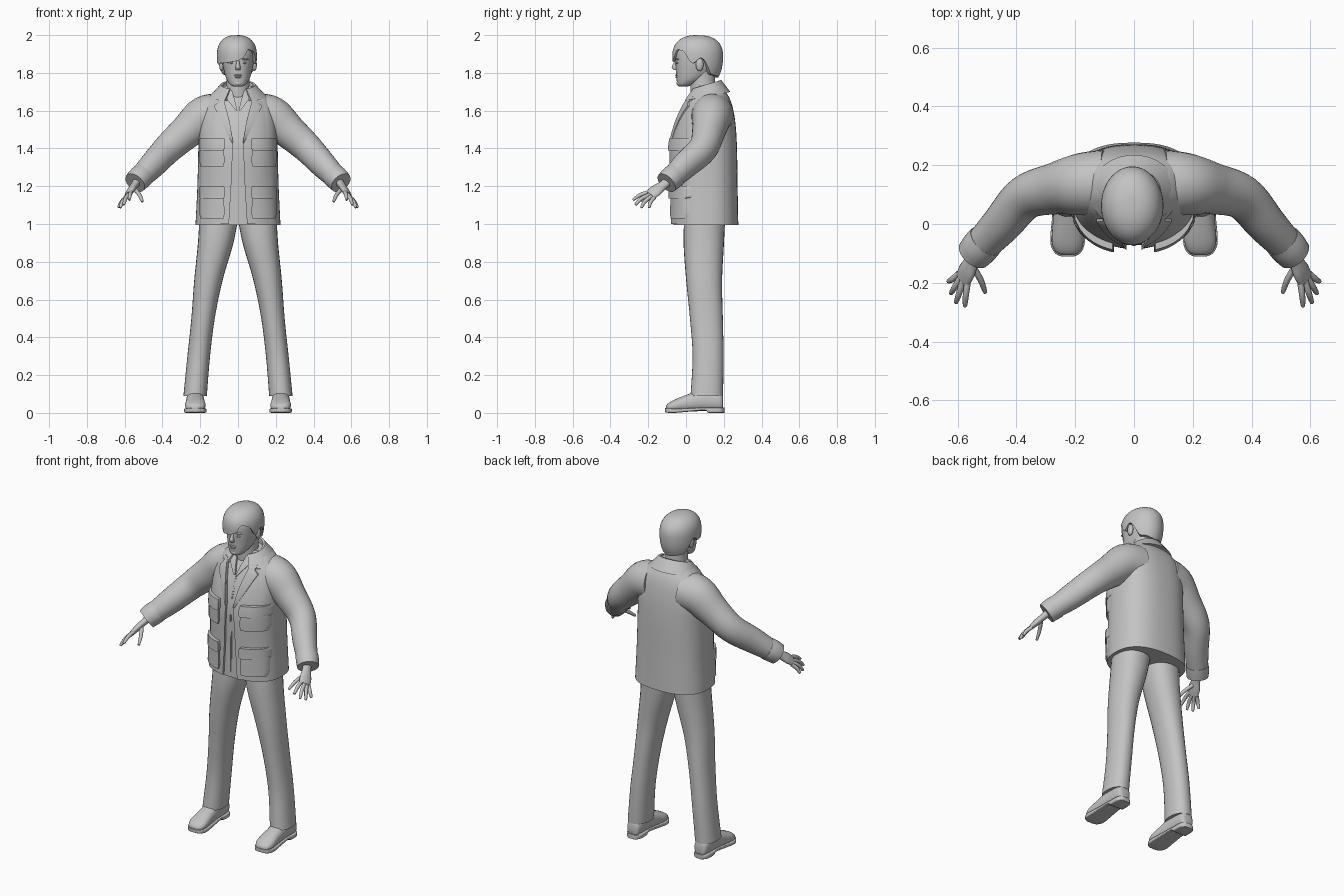
import bpy, bmesh, math
from mathutils import Vector

cube = bpy.data.objects.get("Cube")
if cube:
    bpy.data.objects.remove(cube, do_unlink=True)

grey = bpy.data.materials.new("plain grey")
grey.use_nodes = True
COLOUR = (0.55, 0.55, 0.55, 1)
grey.diffuse_color = COLOUR
grey.node_tree.nodes["Principled BSDF"].inputs["Base Color"].default_value = COLOUR
parts = []


def skin(name, rows, caps=(True, True)):
    """Bridge a list of closed rings into one mesh."""
    bm = bmesh.new()
    rings = [[bm.verts.new(p) for p in row] for row in rows]
    n = len(rings[0])
    for a, b in zip(rings, rings[1:]):
        for i in range(n):
            j = (i + 1) % n
            bm.faces.new((a[i], a[j], b[j], b[i]))
    if caps[0]:
        bm.faces.new(rings[0])
    if caps[1]:
        bm.faces.new(rings[-1])
    bmesh.ops.recalc_face_normals(bm, faces=bm.faces)
    mesh = bpy.data.meshes.new(name)
    bm.to_mesh(mesh)
    bm.free()
    mesh.materials.append(grey)
    obj = bpy.data.objects.new(name, mesh)
    bpy.context.collection.objects.link(obj)
    parts.append(obj)
    return obj


def smooth_path(keys, steps):
    """Catmull-Rom interpolation of key tuples."""
    keys = [Vector(k) for k in keys]
    out = []
    for i in range(len(keys) - 1):
        b, c = keys[i], keys[i + 1]
        a = keys[i - 1] if i else b
        d = keys[i + 2] if i + 2 < len(keys) else c
        for k in range(steps):
            t = k / steps
            out.append(b + (c - a) * (0.5 * t) + (2 * a - 5 * b + 4 * c - d) * (0.5 * t * t)
                       + (3 * b - a - 3 * c + d) * (0.5 * t ** 3))
    return out + [keys[-1]]


def tube(name, keys, frame=None, power=2.0, segs=28, steps=4, side=1):
    """Loft superellipse sections (x, y, z, half width, half depth) along a path."""
    path = smooth_path(keys, steps)
    rows = []
    for i, k in enumerate(path):
        centre = Vector(k[:3])
        tangent = (Vector(path[min(i + 1, len(path) - 1)][:3]) - Vector(path[max(i - 1, 0)][:3])).normalized()
        if frame == "Z":
            u, v = Vector((1, 0, 0)), Vector((0, 1, 0))
        elif frame == "Y":
            u, v = Vector((1, 0, 0)), Vector((0, 0, 1))
        else:
            u = tangent.cross(Vector((0, 0, 1))) if frame is None else Vector(frame)
            u = (u - tangent * u.dot(tangent)).normalized()
            v = u.cross(tangent)
        row = []
        for s in range(segs):
            ang = math.tau * s / segs
            c, d = math.cos(ang), math.sin(ang)
            p = centre + u * (k[3] * math.copysign(abs(c) ** (2 / power), c)) \
                + v * (k[4] * math.copysign(abs(d) ** (2 / power), d))
            row.append((p.x * side, p.y, p.z))
        rows.append(row)
    return skin(name, rows)


def ball(name, centre, radii):
    x, y, z = centre
    rx, ry, rz = radii
    rows = []
    for i in range(9):
        a = math.pi * (0.03 + 0.94 * i / 8)
        r = math.sin(a)
        rows.append([(x + rx * r * math.cos(math.tau * s / 14), y + ry * r * math.sin(math.tau * s / 14),
                      z + rz * math.cos(a)) for s in range(14)])
    return skin(name, rows)


# Jacket body
TORSO = [(0, .105, .995, .225, .172), (0, .103, 1.2, .215, .17), (0, .1, 1.4, .21, .17),
         (0, .11, 1.53, .205, .152), (0, .122, 1.63, .185, .122), (0, .127, 1.69, .14, .09),
         (0, .12, 1.73, .09, .062)]
TORSO_POWER = 2.5
tube("jacket_body", TORSO, "Z", TORSO_POWER, segs=56, steps=6)
torso_path = smooth_path(TORSO, 6)


def front_y(x, z):
    """Depth of the jacket front at a given place."""
    for a, b in zip(torso_path, torso_path[1:]):
        if z <= b[2]:
            break
    k = a.lerp(b, max(0, min(1, (z - a[2]) / (b[2] - a[2]))))
    f = min(abs(x) / k[3], 0.98)
    return k[1] - k[4] * (1 - f ** TORSO_POWER) ** (1 / TORSO_POWER)


def drape(name, outline, thick_in, thick_out, side, cols=8, steps=5):
    """Cloth panel lying on the jacket front; outline rows are (z, inner x, outer x)."""
    rows = []
    fine = []
    for a, b in zip(outline, outline[1:]):
        fine += [Vector(a).lerp(Vector(b), k / steps) for k in range(steps)]
    for z, x0, x1 in fine + [Vector(outline[-1])]:
        front, back = [], []
        for j in range(cols + 1):
            t = j / cols
            x = x0 + (x1 - x0) * t
            y = front_y(x, z)
            front.append((x * side, y - thick_in + (thick_in - thick_out) * t, z))
            back.append((x * side, y + 0.012, z))
        rows.append(front + back[::-1])
    skin(name, rows)


for side, label in ((1, "left"), (-1, "right")):
    # Jacket front, lapels, shirt collar and pockets
    drape(label + "_front_panel", [(1.0, .048, .18), (1.2, .036, .18), (1.44, .026, .17), (1.55, .046, .16),
                                   (1.65, .075, .14)], .013, -.002, side)
    drape(label + "_lapel", [(1.43, .026, .032), (1.53, .042, .085), (1.625, .066, .128),
                             (1.645, .071, .105), (1.675, .078, .11)], .022, .012, side)
    drape(label + "_shirt_collar", [(1.60, .003, .012), (1.66, .018, .058), (1.71, .034, .07)], .012, .012, side)
    drape(label + "_shirt_placket", [(1.03, .001, .007), (1.6, .001, .005)], .003, .003, side, cols=1)
    for level, bottom, top in (("chest", 1.305, 1.455), ("hip", 1.03, 1.2)):
        drape(f"{label}_{level}_pocket", [(bottom, .078, .198), (bottom + .02, .072, .204),
                                          (top - .04, .074, .202)], .021, .014, side)
        drape(f"{label}_{level}_flap", [(top - .065, .08, .2), (top - .055, .068, .207),
                                        (top - .01, .07, .205), (top, .074, .2)], .03, .022, side)

    # Sleeve and cuff
    tube(label + "_sleeve", [(.10, .14, 1.58, .112, .112), (.18, .135, 1.565, .106, .11), (.27, .12, 1.49, .088, .092),
                             (.37, .09, 1.40, .076, .08), (.45, 0, 1.315, .068, .072), (.535, -.09, 1.228, .056, .056)],
         side=side, steps=5)
    tube(label + "_cuff", [(.505, -.058, 1.258, .063, .064), (.525, -.08, 1.24, .064, .064),
                           (.545, -.103, 1.218, .06, .06)], side=side)

    # Hand
    tube(label + "_palm", [(.53, -.09, 1.23, .026, .024), (.55, -.125, 1.203, .027, .019),
                           (.568, -.16, 1.177, .036, .018), (.583, -.19, 1.153, .034, .013)],
         frame=(.6, .5, -.6), side=side, segs=20)
    fingers = {"index": ((.565, -.19, 1.17), (.572, -.24, 1.155), (.575, -.277, 1.13)),
               "middle": ((.58, -.187, 1.157), (.595, -.235, 1.135), (.605, -.265, 1.105)),
               "ring": ((.588, -.18, 1.148), (.61, -.215, 1.122), (.622, -.235, 1.09)),
               "little": ((.595, -.168, 1.14), (.618, -.188, 1.115), (.631, -.195, 1.09)),
               "thumb": ((.548, -.145, 1.185), (.522, -.19, 1.155), (.507, -.23, 1.122))}
    for finger, (base, mid, tip) in fingers.items():
        end = Vector(tip) + (Vector(tip) - Vector(mid)).normalized() * .005
        tube(f"{label}_{finger}_finger", [(*base, .011, .011), (*mid, .0105, .0105), (*tip, .0075, .0075),
                                          (*end, .003, .003)], segs=10, side=side)

    # Trouser leg
    tube(label + "_trouser_leg", [(.10, .1, 1.05, .104, .108), (.118, .094, .9, .094, .107), (.157, .096, .7, .075, .095),
                                  (.185, .108, .5, .062, .087), (.208, .117, .3, .06, .082),
                                  (.227, .11, .09, .062, .086)], "Z", 2.2, side=side, steps=5)

    # Shoe
    tube(label + "_shoe_upper", [(.227, .197, .045, .02, .025), (.227, .18, .06, .041, .05), (.227, .09, .066, .046, .056),
                                 (.226, .01, .052, .05, .046), (.226, -.06, .038, .054, .032),
                                 (.226, -.095, .03, .04, .02), (.226, -.106, .026, .018, .01)],
         "Y", 2.3, side=side)
    tube(label + "_shoe_sole", [(.227, .203, .014, .022, .014), (.227, .18, .014, .045, .014), (.227, .12, .014, .047, .014),
                                (.227, .1, .021, .047, .008), (.226, .02, .016, .053, .009), (.226, -.06, .012, .059, .012),
                                (.226, -.098, .013, .044, .012), (.226, -.111, .015, .02, .01)],
         "Y", 7, side=side)

    # Eye, brow and ear
    ball(label + "_eye", (side * .032, -.044, 1.853), (.014, .009, .006))
    ball(label + "_brow", (side * .033, -.044, 1.872), (.022, .012, .005))
    ball(label + "_ear", (side * .087, .072, 1.843), (.013, .021, .034))

# Jacket collar, open at the front
collar = []
for i in range(37):
    a = math.radians(-62 + 304 * i / 36)
    c, s = math.cos(a), math.sin(a)
    section = []
    for rx, ry, z in ((.15, .128, 1.675), (.092, .08, 1.738), (.08, .068, 1.735), (.08, .068, 1.67)):
        section.append((rx * c, .107 + ry * s, z + .024 * s))
    collar.append(section)
skin("jacket_collar", collar)

# Neck and head
tube("neck", [(0, .1, 1.56, .07, .07), (0, .092, 1.68, .064, .068), (0, .088, 1.76, .06, .066),
              (0, .085, 1.82, .062, .068)], "Z")
tube("head", [(0, -.016, 1.727, .02, .02), (0, -.004, 1.738, .042, .042), (0, .025, 1.77, .062, .075),
              (0, .046, 1.81, .074, .099), (0, .058, 1.86, .083, .114), (0, .06, 1.92, .083, .114),
              (0, .06, 1.965, .058, .08), (0, .06, 1.982, .02, .03)], "Z", 2.2, segs=36)
tube("nose", [(0, -.046, 1.872, .008, .008), (0, -.055, 1.85, .009, .013), (0, -.06, 1.83, .013, .016),
              (0, -.055, 1.816, .012, .012)], "Z", segs=14)
ball("upper_lip", (0, -.048, 1.787), (.022, .01, .005))
ball("lower_lip", (0, -.047, 1.778), (.018, .01, .006))
ball("chin", (0, -.034, 1.745), (.022, .017, .015))

# Hair: a dome whose lower edge follows fringe, ears and nape (degrees from front, height)
EDGE = [(-180, 1.775), (-130, 1.79), (-98, 1.88), (-80, 1.85), (-40, 1.852), (0, 1.862), (18, 1.878),
        (36, 1.925), (54, 1.915), (78, 1.85), (98, 1.88), (130, 1.79), (180, 1.775)]


def edge_height(deg):
    for (d0, h0), (d1, h1) in zip(EDGE, EDGE[1:]):
        if deg <= d1:
            t = (deg - d0) / (d1 - d0)
            return h0 + (h1 - h0) * t * t * (3 - 2 * t)


CROWN, LEVELS, AROUND = 1.89, 14, 60
hair = []
for level in range(1, LEVELS + 2):
    ring = []
    for s in range(AROUND):
        deg = -180 + 360 * s / AROUND
        h = edge_height(deg) - CROWN
        last = math.acos(h / (.11 if h > 0 else .17))
        u = math.cos(last * min(level, LEVELS) / LEVELS)
        r = (1 - abs(u) ** 2.4) ** (1 / 2.4)
        if level > LEVELS:
            r *= .78
        a = math.radians(deg - 90)
        ring.append((-.006 + .106 * r * math.cos(a), .062 + .134 * r * math.sin(a), CROWN + (.11 if u > 0 else .17) * u))
    hair.append(ring)
skin("hair", hair, (True, False))

# Smooth shading with crisp edges
bpy.ops.object.select_all(action="DESELECT")
for obj in parts:
    obj.select_set(True)
bpy.context.view_layer.objects.active = parts[0]
bpy.ops.object.shade_smooth_by_angle(angle=math.radians(42))
